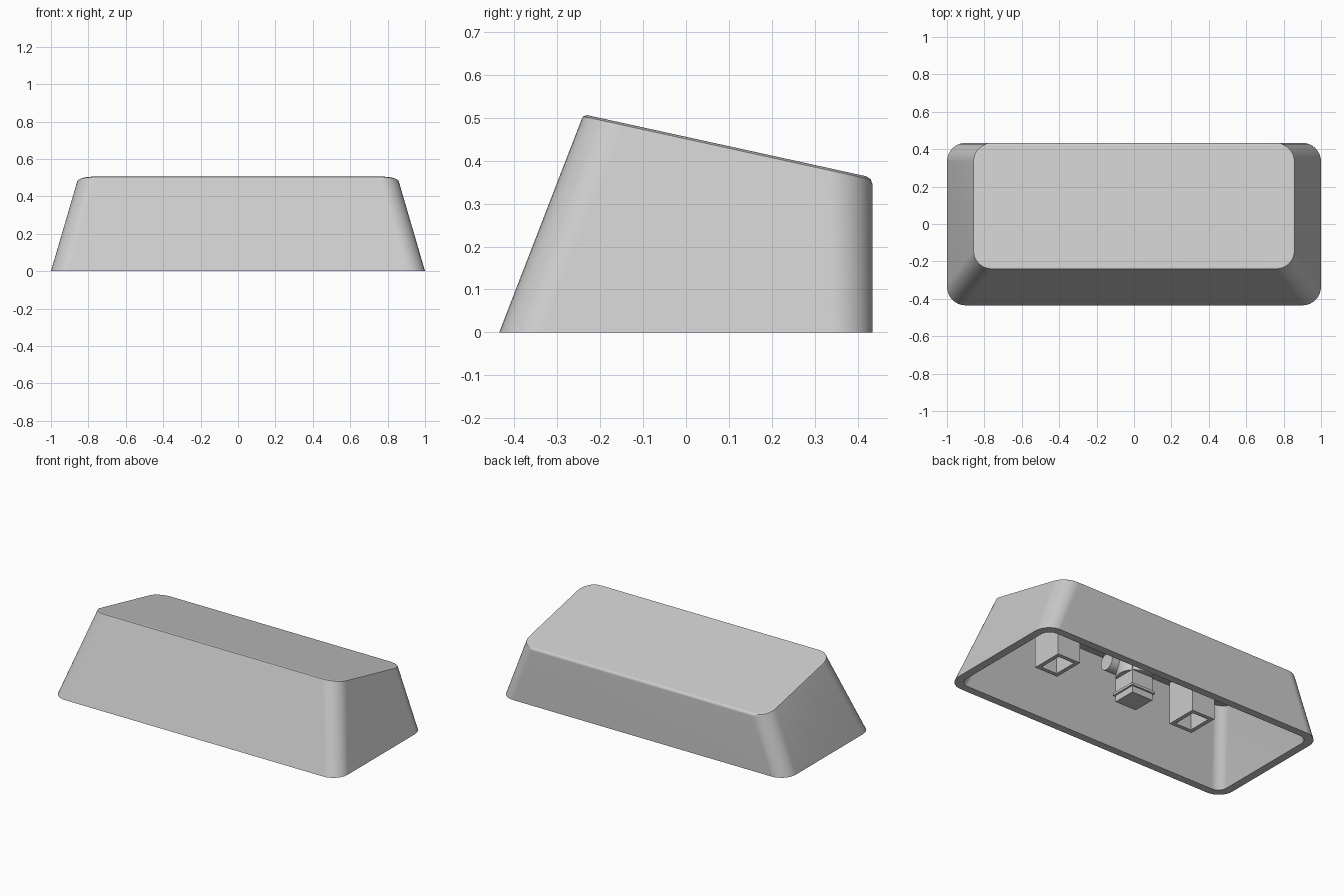
import bpy
import bmesh
from math import cos, sin, pi
from mathutils import Matrix, Vector

cube = bpy.data.objects.get("Cube")
if cube:
    bpy.data.objects.remove(cube, do_unlink=True)

grey = bpy.data.materials.new("light_grey_plastic")
grey.use_nodes = True
grey.diffuse_color = (0.6, 0.6, 0.6, 1)
grey.node_tree.nodes["Principled BSDF"].inputs["Base Color"].default_value = (0.6, 0.6, 0.6, 1)


def finish(bm, name):
    bmesh.ops.recalc_face_normals(bm, faces=bm.faces)
    mesh = bpy.data.meshes.new(name)
    bm.to_mesh(mesh)
    bm.free()
    obj = bpy.data.objects.new(name, mesh)
    bpy.context.collection.objects.link(obj)
    mesh.materials.append(grey)
    bpy.ops.object.select_all(action="DESELECT")
    obj.select_set(True)
    bpy.context.view_layer.objects.active = obj
    bpy.ops.object.shade_smooth_by_angle(angle=0.6)
    return obj


def top_height(y):
    return 0.507 - 0.219 * (y + 0.235)


def ring(bm, half_x, y0, y1, radius, height, steps=8):
    """Rounded rectangle, counter-clockwise, with z given by height(y)."""
    centres = [(half_x - radius, y0 + radius), (half_x - radius, y1 - radius),
               (radius - half_x, y1 - radius), (radius - half_x, y0 + radius)]
    verts = []
    for c, (cx, cy) in enumerate(centres):
        for s in range(steps + 1):
            a = (c - 1 + s / steps) * pi / 2
            y = cy + radius * sin(a)
            verts.append(bm.verts.new((cx + radius * cos(a), y, height(y))))
    return verts


def bridge(bm, low, high):
    """Join two rings, splitting twisted quads from the higher top corner."""
    n = len(low)
    for i in range(n):
        j = (i + 1) % n
        if high[i].co.z >= high[j].co.z:
            tris = (low[i], low[j], high[i]), (low[j], high[j], high[i])
        else:
            tris = (low[i], low[j], high[j]), (low[i], high[j], high[i])
        for t in tris:
            bm.faces.new(t)


# Hollow cap: outer skin with a softened top edge, then rim and inner skin
bm = bmesh.new()
outer = ring(bm, 1.0, -0.435, 0.434, 0.1, lambda y: 0)
previous = outer
for inset, drop in ((0, 0.015), (0.004, 0.005), (0.014, 0)):
    current = ring(bm, 0.862 - inset, -0.244 + inset, 0.434 - inset,
                   0.1 - inset, lambda y: top_height(y) - drop)
    bridge(bm, previous, current)
    previous = current
bm.faces.new(previous)
inner = ring(bm, 0.95, -0.387, 0.386, 0.06, lambda y: 0)
ceiling = ring(bm, 0.82, -0.215, 0.386, 0.06, lambda y: top_height(y) - 0.08)
bridge(bm, outer, inner)
bridge(bm, inner, ceiling)
bm.faces.new(ceiling)
cap = finish(bm, "hollow_cap")
weighted = cap.modifiers.new("even_shading", "WEIGHTED_NORMAL")
weighted.keep_sharp = True


def block(name, x, y, z0, z1, size_x, size_y, wall=0, depth=0):
    """Upright box, optionally with a socket sunk in its underside."""
    bm = bmesh.new()
    place = Matrix.Translation((x, y, (z0 + z1) / 2)) @ Matrix.Diagonal((size_x, size_y, z1 - z0, 1))
    bmesh.ops.create_cube(bm, size=1, matrix=place)
    if wall:
        bm.normal_update()
        base = [f for f in bm.faces if f.normal.z < -0.9]
        bmesh.ops.inset_individual(bm, faces=base, thickness=wall)
        bmesh.ops.inset_individual(bm, faces=base, thickness=0, depth=-depth)
    return finish(bm, name)


def cylinder(name, centre, radius, length, axis):
    bm = bmesh.new()
    turn = Vector((0, 0, 1)).rotation_difference(Vector(axis)).to_matrix().to_4x4()
    bmesh.ops.create_cone(bm, cap_ends=True, segments=32, radius1=radius, radius2=radius,
                          depth=length, matrix=Matrix.Translation(centre) @ turn)
    return finish(bm, name)


# Side mounting sockets
for side, x in (("left", 0.49), ("right", -0.49)):
    block(side + "_socket", x, -0.08, 0.15, 0.42, 0.16, 0.2, 0.035, 0.2)

# Central stem: square plug with a thin flange below a round post
block("stem_plug", 0, 0, 0.065, 0.24, 0.146, 0.146)
block("stem_flange", 0, 0, 0.105, 0.12, 0.168, 0.168)
cylinder("stem_post", (0, 0, 0.31), 0.1, 0.2, (0, 0, 1))
cylinder("stem_side_peg", (0.08, -0.06, 0.29), 0.05, 0.14, (1, 0, 0))
